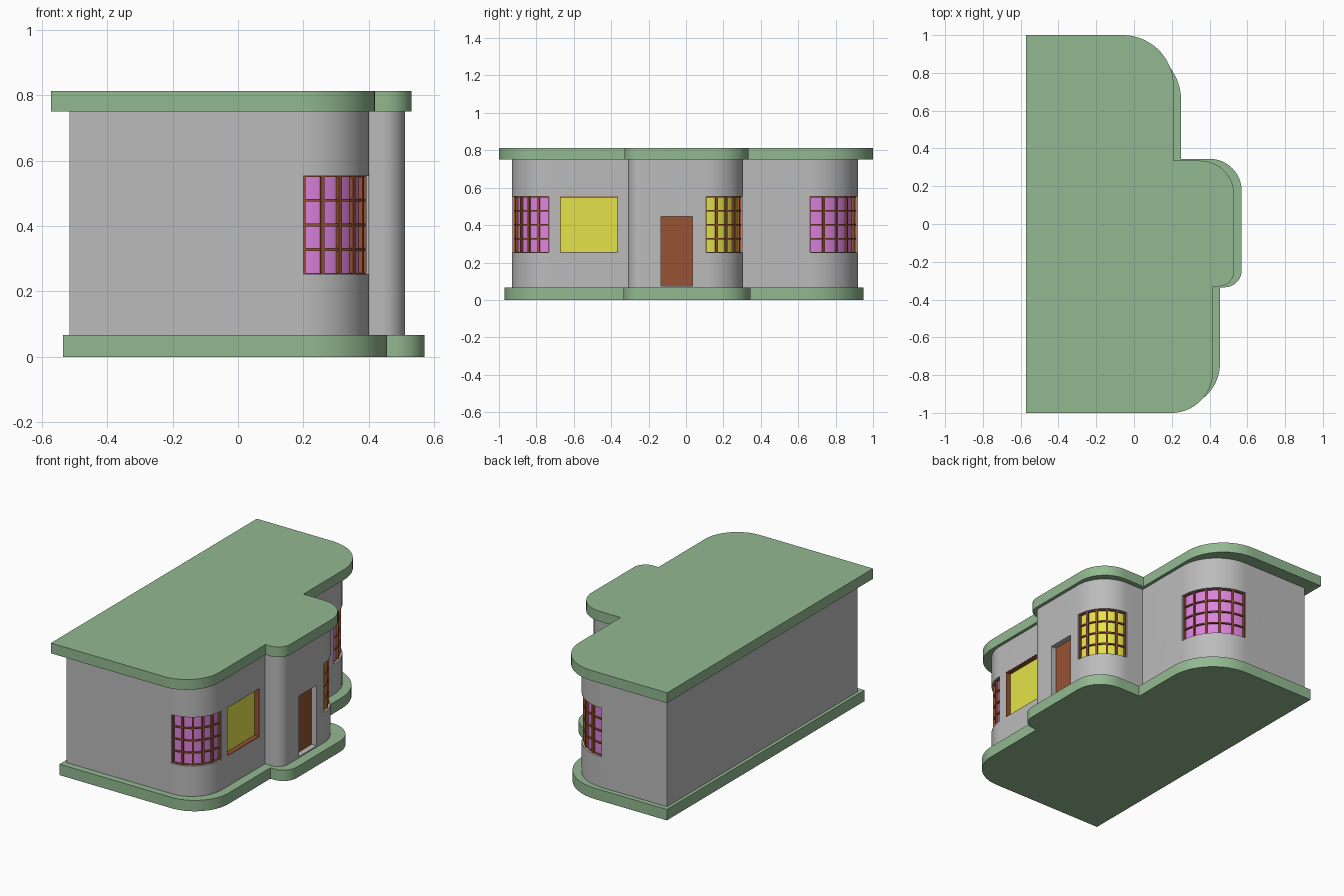
import bpy, bmesh, math

if "Cube" in bpy.data.objects:
    bpy.data.objects.remove(bpy.data.objects["Cube"])


def material(name, rgb):
    m = bpy.data.materials.new(name)
    m.diffuse_color = (*rgb, 1)
    m.use_nodes = True
    m.node_tree.nodes["Principled BSDF"].inputs["Base Color"].default_value = m.diffuse_color
    return m


GREY = material("grey_wall", (0.50, 0.50, 0.50))
GREEN = material("green_trim", (0.29, 0.485, 0.283))
PINK = material("pink_glass", (0.72, 0.227, 0.73))
YELLOW = material("yellow_glass", (0.77, 0.77, 0.069))
BROWN = material("brown_wood", (0.31, 0.084, 0.032))


def add_prism(bm, pts, z0, z1):
    """Extruded outline, points counter-clockwise."""
    lo = [bm.verts.new((x, y, z0)) for x, y in pts]
    hi = [bm.verts.new((x, y, z1)) for x, y in pts]
    bm.faces.new(lo[::-1])
    bm.faces.new(hi)
    n = len(pts)
    for i in range(n):
        j = (i + 1) % n
        bm.faces.new((lo[i], lo[j], hi[j], hi[i]))


def make(name, prisms, mat):
    bm = bmesh.new()
    for p in prisms:
        add_prism(bm, *p)
    me = bpy.data.meshes.new(name)
    bm.to_mesh(me)
    bm.free()
    me.materials.append(mat)
    ob = bpy.data.objects.new(name, me)
    bpy.context.collection.objects.link(ob)
    return ob


def arc(cx, cy, r, a0, a1, n=20):
    return [(cx + r * math.cos(math.radians(a0 + (a1 - a0) * i / n)),
             cy + r * math.sin(math.radians(a0 + (a1 - a0) * i / n))) for i in range(n + 1)]


def sector(c, r0, r1, a0, a1, n=20):
    return arc(*c, r1, a0, a1, n) + arc(*c, r0, a0, a1, n)[::-1]


def rect(x0, x1, y0, y1):
    return [(x0, y0), (x1, y0), (x1, y1), (x0, y1)]


def plan(xl, yf, yb, x1, x2, x3, y1, y2, r1, r2, r3, r4):
    """Floor plan: flat left side, rounded front corner, bay and rear corner."""
    return ([(xl, yf)] + arc(x1 - r1, yf + r1, r1, -90, 0) + [(x1, y1)]
            + arc(x2 - r2, y1 + r2, r2, -90, 0) + arc(x2 - r3, y2 - r3, r3, 0, 90)
            + [(x3, y2)] + arc(x3 - r4, yb - r4, r4, 0, 90) + [(xl, yb)])


def smooth(ob):
    bpy.ops.object.select_all(action='DESELECT')
    ob.select_set(True)
    bpy.context.view_layer.objects.active = ob
    bpy.ops.object.shade_smooth_by_angle(angle=math.radians(30))


# Base slab, roof slab and walls
base = make("base_slab", [(plan(-0.535, -0.97, 0.95, 0.455, 0.57, 0.25, -0.335, 0.345,
                                0.23, 0.09, 0.17, 0.30), 0, 0.067)], GREEN)
roof = make("roof_slab", [(plan(-0.572, -1, 1, 0.418, 0.53, 0.21, -0.33, 0.335,
                                0.22, 0.08, 0.18, 0.27), 0.75, 0.813)], GREEN)
walls = make("walls", [(plan(-0.515, -0.93, 0.92, 0.40, 0.51, 0.19, -0.31, 0.305,
                             0.20, 0.07, 0.20, 0.26), 0.06, 0.755)], GREY)

Z0, Z1 = 0.253, 0.553
# Curved corner windows: name, centre, wall radius, start angle, glass
WINDOWS = [("front_corner_window", (0.20, -0.73), 0.20, -90, PINK),
           ("bay_corner_window", (0.31, 0.105), 0.20, 0, YELLOW),
           ("rear_corner_window", (-0.07, 0.66), 0.26, 0, PINK)]
DEPTH = 0.03
cutters = [make("flat_window_cutter", [(rect(0.365, 0.5, -0.675, -0.363), Z0, Z1)], GREY),
           make("door_cutter", [(rect(0.47, 0.6, -0.135, 0.035), 0.075, 0.447)], GREY)]
for name, c, r, a, glass in WINDOWS:
    cutters.append(make(name + "_cutter", [(sector(c, r - DEPTH, r + 0.04, a, a + 90), Z0, Z1)], GREY))

# Cut the recesses
for cut in cutters:
    cut.hide_render = True
    mod = walls.modifiers.new(cut.name, 'BOOLEAN')
    mod.operation = 'DIFFERENCE'
    mod.solver = 'EXACT'
    mod.object = cut
    bpy.context.view_layer.objects.active = walls
    bpy.ops.object.modifier_apply(modifier=mod.name)
for cut in cutters:
    bpy.data.objects.remove(cut, do_unlink=True)
for ob in (base, roof, walls):
    smooth(ob)

# Glass and glazing bars of the curved windows
COLS, ROWS = 5, 4
for name, c, r, a, glass in WINDOWS:
    pane = make(name + "_glass", [(sector(c, r - DEPTH - 0.005, r - 0.022, a, a + 90), Z0, Z1)], glass)
    half = math.degrees(0.006 / r)
    bars = []
    for i in range(COLS + 1):
        m = a + 90 * i / COLS
        bars.append((sector(c, r - DEPTH, r - 0.008, max(a, m - half), min(a + 90, m + half), 2), Z0, Z1))
    for j in range(ROWS + 1):
        z = Z0 + (Z1 - Z0) * j / ROWS
        bars.append((sector(c, r - DEPTH, r - 0.012, a, a + 90), max(Z0, z - 0.004), min(Z1, z + 0.004)))
    frame = make(name + "_bars", bars, BROWN)
    smooth(pane)
    smooth(frame)

# Flat window with its wooden lining
make("flat_window_glass", [(rect(0.36, 0.37, -0.675, -0.363), Z0, Z1)], YELLOW)
T = 0.004
make("flat_window_lining", [(rect(0.362, 0.399, -0.675, -0.675 + T), Z0, Z1),
                            (rect(0.362, 0.399, -0.363 - T, -0.363), Z0, Z1),
                            (rect(0.362, 0.399, -0.675, -0.363), Z0, Z0 + T),
                            (rect(0.362, 0.399, -0.675, -0.363), Z1 - T, Z1)], BROWN)

# Door
make("door", [(rect(0.465, 0.476, -0.135, 0.035), 0.075, 0.447)], BROWN)
